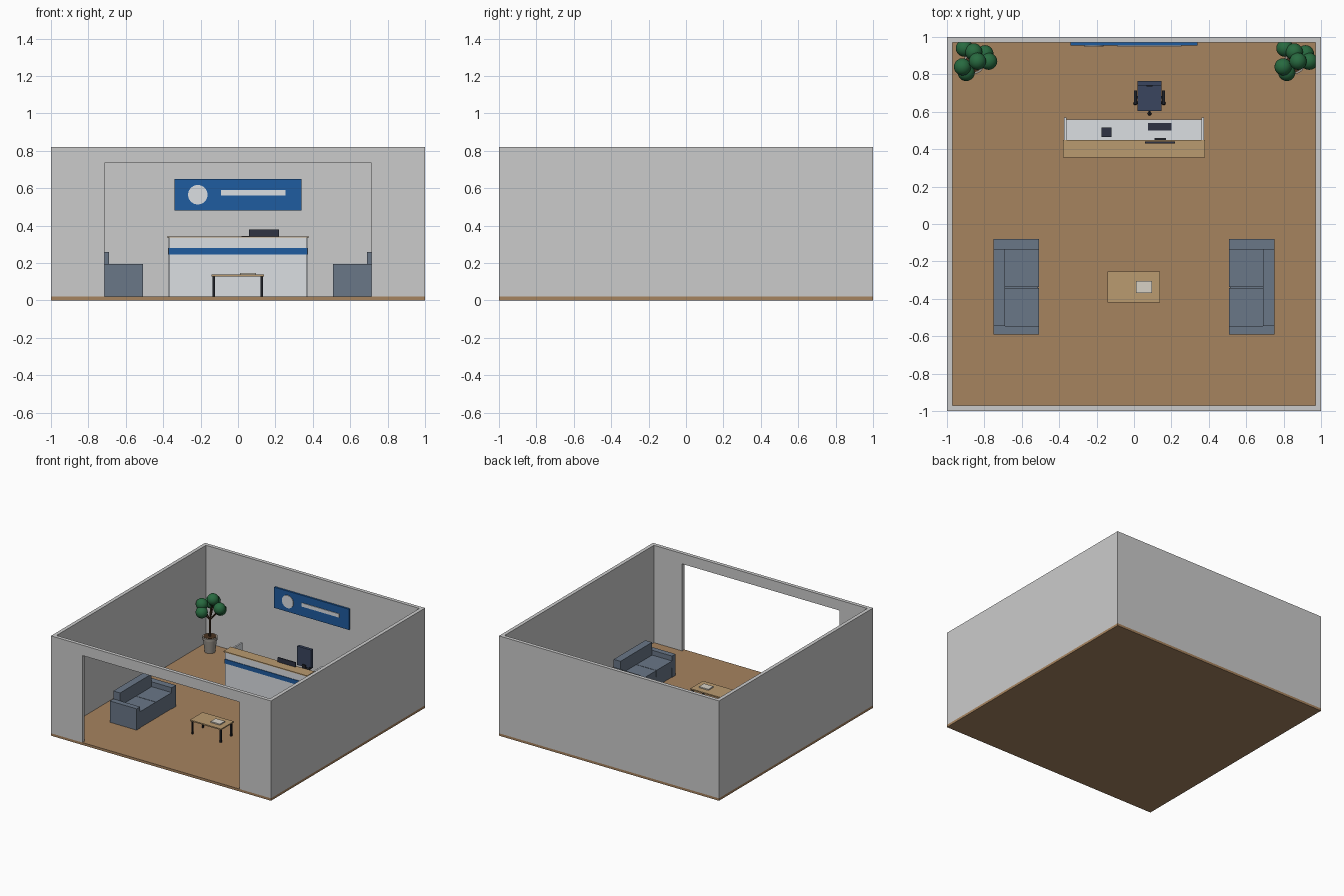
import bpy
import bmesh
from math import cos, sin, tau
from mathutils import Matrix, Vector

default = bpy.data.objects.get("Cube")
if default:
    bpy.data.objects.remove(default, do_unlink=True)


def material(name, hexcode):
    """Material from an sRGB hex colour."""
    rgb = [(int(hexcode[i:i + 2], 16) / 255) ** 2.2 for i in (0, 2, 4)]
    mat = bpy.data.materials.new(name)
    mat.use_nodes = True
    mat.diffuse_color = (*rgb, 1)
    shader = next(n for n in mat.node_tree.nodes if n.type == "BSDF_PRINCIPLED")
    shader.inputs["Base Color"].default_value = (*rgb, 1)
    shader.inputs["Roughness"].default_value = 0.7
    return mat


WOOD = material("floor_wood", "a5825f")
OAK = material("light_oak", "b8996f")
WHITE = material("white_laminate", "dadee2")
BLUE = material("blue_accent", "245c9e")
FABRIC = material("sofa_fabric", "697686")
NAVY = material("chair_fabric", "3c475f")
BLACK = material("black_plastic", "24262c")
SCREEN = material("dark_screen", "323644")
PAPER = material("paper", "d6d0c4")
POT = material("pot_ceramic", "9c968e")
BARK = material("bark", "4a3626")
LEAF = material("leaf", "2c6a42")


def finish(name, bm, mat, smooth=False):
    mesh = bpy.data.meshes.new(name)
    bmesh.ops.recalc_face_normals(bm, faces=bm.faces)
    bm.to_mesh(mesh)
    bm.free()
    obj = bpy.data.objects.new(name, mesh)
    bpy.context.collection.objects.link(obj)
    if mat:
        mesh.materials.append(mat)
    if smooth:
        bpy.ops.object.select_all(action="DESELECT")
        obj.select_set(True)
        bpy.context.view_layer.objects.active = obj
        bpy.ops.object.shade_smooth_by_angle()
    return obj


def box(name, xs, ys, zs, mat=None):
    """Box given by its extent on each axis."""
    spans = (sorted(xs), sorted(ys), sorted(zs))
    size = [hi - lo for lo, hi in spans]
    centre = [(hi + lo) / 2 for lo, hi in spans]
    bm = bmesh.new()
    matrix = Matrix.Translation(centre) @ Matrix.Diagonal((*size, 1))
    bmesh.ops.create_cube(bm, size=1, matrix=matrix)
    return finish(name, bm, mat)


def rod(name, start, end, r_start, r_end, mat, sides=16):
    """Round bar or cone between two points."""
    start, end = Vector(start), Vector(end)
    axis = end - start
    turn = Vector((0, 0, 1)).rotation_difference(axis).to_matrix().to_4x4()
    bm = bmesh.new()
    bmesh.ops.create_cone(bm, cap_ends=True, segments=sides, radius1=r_start,
                          radius2=r_end, depth=axis.length,
                          matrix=Matrix.Translation((start + end) / 2) @ turn)
    return finish(name, bm, mat, smooth=True)


def ball(name, centre, radius, mat):
    bm = bmesh.new()
    bmesh.ops.create_icosphere(bm, subdivisions=3, radius=radius,
                               matrix=Matrix.Translation(centre))
    return finish(name, bm, mat, smooth=True)


def cut(target, cutter):
    """Subtract a cutter, then discard it."""
    cutter.hide_render = True
    mod = target.modifiers.new("cut", "BOOLEAN")
    mod.operation, mod.solver, mod.object = "DIFFERENCE", "EXACT", cutter
    bpy.context.view_layer.objects.active = target
    bpy.ops.object.modifier_apply(modifier=mod.name)
    bpy.data.objects.remove(cutter, do_unlink=True)


# Room shell: floor slab, walls open at the top, wide front entrance
FLOOR = 0.02
box("floor", (-1, 1), (-1, 1), (0, FLOOR), WOOD)
walls = box("walls", (-1, 1), (-1, 1), (FLOOR, 0.82))
cut(walls, box("room_cutter", (-0.97, 0.97), (-0.97, 0.97), (-1, 1)))
cut(walls, box("entrance_cutter", (-0.715, 0.715), (-1.1, -0.9), (-1, 0.735)))

# Wall panel with a disc and a stripe
box("wall_panel", (-0.34, 0.34), (0.955, 0.97), (0.48, 0.65), BLUE)
rod("wall_panel_disc", (-0.215, 0.957, 0.565), (-0.215, 0.95, 0.565), 0.052, 0.052, WHITE, 32)
box("wall_panel_stripe", (-0.09, 0.255), (0.95, 0.957), (0.56, 0.59), WHITE)

# Reception counter
DESK = 0.23
box("counter_front", (-0.37, 0.37), (0.36, 0.39), (FLOOR, 0.335), WHITE)
box("counter_band", (-0.372, 0.372), (0.355, 0.37), (0.245, 0.28), BLUE)
box("counter_ledge", (-0.38, 0.38), (0.355, 0.45), (0.335, 0.343), OAK)
box("work_surface", (-0.36, 0.36), (0.39, 0.56), (DESK - 0.015, DESK), WHITE)
for side, s in (("left", 1), ("right", -1)):
    box(f"counter_side_{side}", (s * 0.36, s * 0.373), (0.37, 0.57), (FLOOR, 0.335), WHITE)

# Desk equipment
box("monitor_screen", (0.06, 0.22), (0.43, 0.44), (0.285, 0.38), SCREEN)
box("monitor_neck", (0.13, 0.15), (0.44, 0.45), (DESK, 0.32), BLACK)
box("monitor_foot", (0.11, 0.17), (0.42, 0.46), (DESK, DESK + 0.005), BLACK)
box("keyboard", (0.075, 0.2), (0.5, 0.54), (DESK, DESK + 0.008), SCREEN)
box("telephone", (-0.175, -0.12), (0.465, 0.515), (DESK, DESK + 0.015), SCREEN)

# Office chair on a five-star base
CX, CY = 0.083, 0.67
box("chair_seat", (CX - 0.065, CX + 0.065), (0.605, 0.74), (0.14, 0.165), NAVY)
box("chair_back", (CX - 0.063, CX + 0.063), (0.74, 0.765), (0.19, 0.345), NAVY)
box("chair_back_bracket", (CX - 0.015, CX + 0.015), (0.735, 0.765), (0.14, 0.21), BLACK)
rod("chair_column", (CX, CY, 0.045), (CX, CY, 0.14), 0.01, 0.01, BLACK)
for i in range(5):
    angle = tau * (i / 5 - 0.25)
    tip = Vector((CX + 0.08 * cos(angle), CY + 0.08 * sin(angle), 0.04))
    rod(f"chair_base_leg_{i}", (CX, CY, 0.05), tip, 0.008, 0.006, BLACK, 8)
    ball(f"chair_caster_{i}", tip - Vector((0, 0, 0.01)), 0.01, BLACK)
for side, s in (("left", 1), ("right", -1)):
    x = CX + s * 0.075
    box(f"chair_armrest_{side}", (x - 0.008, x + 0.008), (0.64, 0.715), (0.205, 0.215), BLACK)
    box(f"chair_arm_post_{side}", (x - 0.005, x + 0.005), (0.67, 0.685), (0.15, 0.205), BLACK)
    box(f"chair_arm_bracket_{side}", (CX, x), (0.67, 0.685), (0.134, 0.15), BLACK)

# Facing pair of two-seat sofas
for side, s in (("left", 1), ("right", -1)):
    inner, outer, back = s * 0.508, s * 0.752, s * 0.69
    box(f"sofa_base_{side}", (inner + s * 0.004, outer), (-0.54, -0.13), (FLOOR, 0.1), FABRIC)
    box(f"sofa_back_{side}", (back, outer), (-0.545, -0.135), (FLOOR, 0.26), FABRIC)
    for end, ys in (("front", (-0.59, -0.545)), ("rear", (-0.135, -0.08))):
        box(f"sofa_arm_{end}_{side}", (inner, outer), ys, (FLOOR, 0.195), FABRIC)
    for end, ys in (("front", (-0.545, -0.342)), ("rear", (-0.338, -0.135))):
        box(f"sofa_cushion_{end}_{side}", (inner, back), ys, (0.1, 0.155), FABRIC)

# Coffee table with a magazine
box("table_top", (-0.143, 0.14), (-0.42, -0.255), (0.128, 0.138), OAK)
for x in (-0.13, 0.127):
    for y in (-0.405, -0.27):
        box("table_leg", (x - 0.006, x + 0.006), (y - 0.006, y + 0.006), (FLOOR, 0.128), BLACK)
box("magazine", (0.01, 0.095), (-0.37, -0.305), (0.138, 0.147), PAPER)

# Potted trees in the back corners; leaf clusters are offsets from the trunk
CLUSTERS = [(-0.04, -0.05, 0.35), (0.08, 0.01, 0.39), (0, 0.06, 0.41), (-0.06, -0.02, 0.4),
            (0.02, 0.01, 0.45), (-0.05, 0.08, 0.38), (0.06, 0.05, 0.36)]
for side, s in (("left", 1), ("right", -1)):
    root = Vector((s * 0.857, 0.86, 0))

    def at(x, y, z):
        return root + Vector((x, y, z))

    rod(f"pot_{side}", at(0, 0, FLOOR), at(0, 0, 0.13), 0.04, 0.053, POT, 24)
    rod(f"pot_rim_{side}", at(0, 0, 0.125), at(0, 0, 0.145), 0.058, 0.058, POT, 24)
    rod(f"soil_{side}", at(0, 0, 0.14), at(0, 0, 0.147), 0.048, 0.048, BARK, 24)
    rod(f"trunk_{side}", at(0, 0, 0.14), at(0, 0, 0.3), 0.01, 0.007, BARK, 10)
    for i, offset in enumerate(CLUSTERS):
        rod(f"branch_{side}_{i}", at(0, 0, 0.28), at(*offset), 0.005, 0.003, BARK, 8)
        ball(f"leaves_{side}_{i}", at(*offset), 0.046, LEAF)
